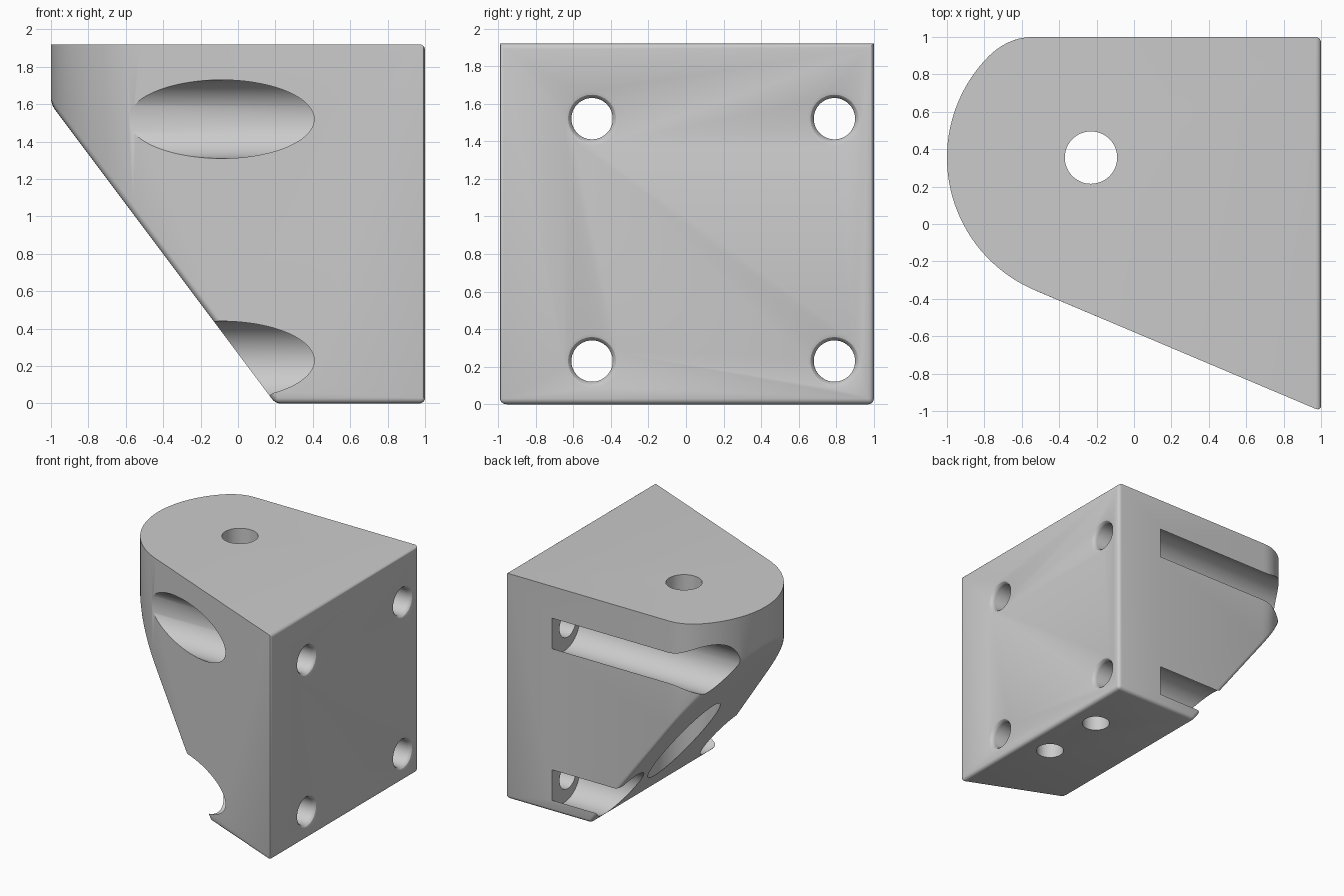
import bpy
import bmesh
from math import sin, cos, pi, radians
from mathutils import Vector, Matrix

if "Cube" in bpy.data.objects:
    bpy.data.objects.remove(bpy.data.objects["Cube"], do_unlink=True)

HEIGHT = 1.92
PIVOT = Vector((-0.23, 0.355))
NOSE_RADIUS = 0.77

grey = bpy.data.materials.new("plain_grey")
grey.use_nodes = True
grey.diffuse_color = (0.6, 0.6, 0.6, 1)
grey.node_tree.nodes["Principled BSDF"].inputs["Base Color"].default_value = (0.6, 0.6, 0.6, 1)


def new_object(name, bm):
    mesh = bpy.data.meshes.new(name)
    bmesh.ops.recalc_face_normals(bm, faces=bm.faces)
    bm.to_mesh(mesh)
    bm.free()
    mesh.materials.append(grey)
    obj = bpy.data.objects.new(name, mesh)
    bpy.context.collection.objects.link(obj)
    return obj


def plan_outline():
    """Square mounting end with a round nose, seen from above."""
    pts = [Vector((1, -1)), Vector((1, 1))]
    # blended back corner
    a, b, c = Vector((-0.54, 1)), Vector((-0.686, 1)), Vector((-0.8, 0.873))
    for i in range(9):
        t = i / 8
        pts.append(a * (1 - t) ** 2 + b * 2 * t * (1 - t) + c * t * t)
    # nose arc, ending tangent to the tapered front side
    start, end = radians(137.7), radians(247.3)
    for i in range(1, 37):
        ang = start + (end - start) * i / 36
        pts.append(PIVOT + NOSE_RADIUS * Vector((cos(ang), sin(ang))))
    return pts


def make_body():
    bm = bmesh.new()
    base = bm.faces.new([bm.verts.new((p.x, p.y, 0)) for p in plan_outline()])
    ext = bmesh.ops.extrude_face_region(bm, geom=[base])
    top = [v for v in ext["geom"] if isinstance(v, bmesh.types.BMVert)]
    bmesh.ops.translate(bm, verts=top, vec=(0, 0, HEIGHT))
    # sloping underside
    slope = Vector((-1.6, 0, -1.2)).normalized()
    cut = bmesh.ops.bisect_plane(bm, geom=bm.verts[:] + bm.edges[:] + bm.faces[:],
                                 plane_co=(0.2, 0, 0), plane_no=slope, clear_outer=True)
    rim = [e for e in cut["geom_cut"] if isinstance(e, bmesh.types.BMEdge)]
    bmesh.ops.contextual_create(bm, geom=rim)
    bmesh.ops.recalc_face_normals(bm, faces=bm.faces)

    # rounded mounting plate, bottom and slope edges
    def rounded(e):
        mids = [v.co for v in e.verts]
        on_plate = all(p.x > 0.999 for p in mids)
        on_base = all(p.z < 0.001 for p in mids)
        on_slope = all(abs((p - Vector((0.2, 0, 0))).dot(slope)) < 0.001 for p in mids)
        return on_plate or on_base or on_slope
    bmesh.ops.bevel(bm, geom=[e for e in bm.edges if rounded(e)], offset=0.03,
                    offset_type='OFFSET', segments=4, profile=0.5,
                    affect='EDGES', clamp_overlap=True)
    return new_object("bracket_body", bm)


def lathe_cutter(name, profile, axis, origin, sides=64):
    """Closed round cutter from (distance, radius) pairs along an axis."""
    bm = bmesh.new()
    rings = []
    for d, r in profile:
        rings.append([bm.verts.new((r * cos(2 * pi * i / sides), r * sin(2 * pi * i / sides), d))
                      for i in range(sides)])
    for lo, hi in zip(rings, rings[1:]):
        for i in range(sides):
            j = (i + 1) % sides
            bm.faces.new((lo[i], lo[j], hi[j], hi[i]))
    bm.faces.new(rings[0][::-1])
    bm.faces.new(rings[-1])
    turn = Matrix.Rotation(pi / 2, 4, 'Y') if axis == 'X' else Matrix.Identity(4)
    bm.transform(Matrix.Translation(origin) @ turn)
    obj = new_object(name, bm)
    obj.hide_render = True
    return obj


body = make_body()
cutters = []

# four screw holes with softened mouths, each opening into a wide tool channel
flare = [(0.3, 0.11), (0.965, 0.11)]
flare += [(0.965 + 0.035 * sin(a), 0.11 + 0.035 * (1 - cos(a))) for a in (pi / 6, pi / 3, pi / 2)]
flare.append((1.1, 0.145))
for z in (0.23, 1.52):
    for hole_y, channel_y in ((-0.5, -0.54), (0.79, 0.835)):
        cutters.append(lathe_cutter("screw_hole", flare, 'X', (0, hole_y, z)))
        cutters.append(lathe_cutter("tool_channel", [(-1.5, 0.21), (0.56, 0.21)], 'X',
                                    (0, channel_y, z), 96))

# vertical pin hole with a wider pocket from the slope
cutters.append(lathe_cutter("pin_hole", [(-0.2, 0.14), (2.2, 0.14)], 'Z', (*PIVOT, 0)))
cutters.append(lathe_cutter("pin_pocket", [(-0.2, 0.28), (1.1, 0.28)], 'Z', (*PIVOT, 0)))

# two blind holes in the bottom
for y in (-0.145, 0.435):
    cutters.append(lathe_cutter("bottom_hole", [(-0.2, 0.11), (0.45, 0.11)], 'Z', (0.77, y, 0)))

bpy.context.view_layer.objects.active = body
body.select_set(True)
for cutter in cutters:
    mod = body.modifiers.new("cut", 'BOOLEAN')
    mod.operation = 'DIFFERENCE'
    mod.solver = 'EXACT'
    mod.object = cutter
    bpy.ops.object.modifier_apply(modifier=mod.name)
for cutter in cutters:
    bpy.data.objects.remove(cutter, do_unlink=True)

bpy.ops.object.select_all(action='DESELECT')
body.select_set(True)
bpy.context.view_layer.objects.active = body
bpy.ops.object.shade_smooth_by_angle(angle=radians(30))
